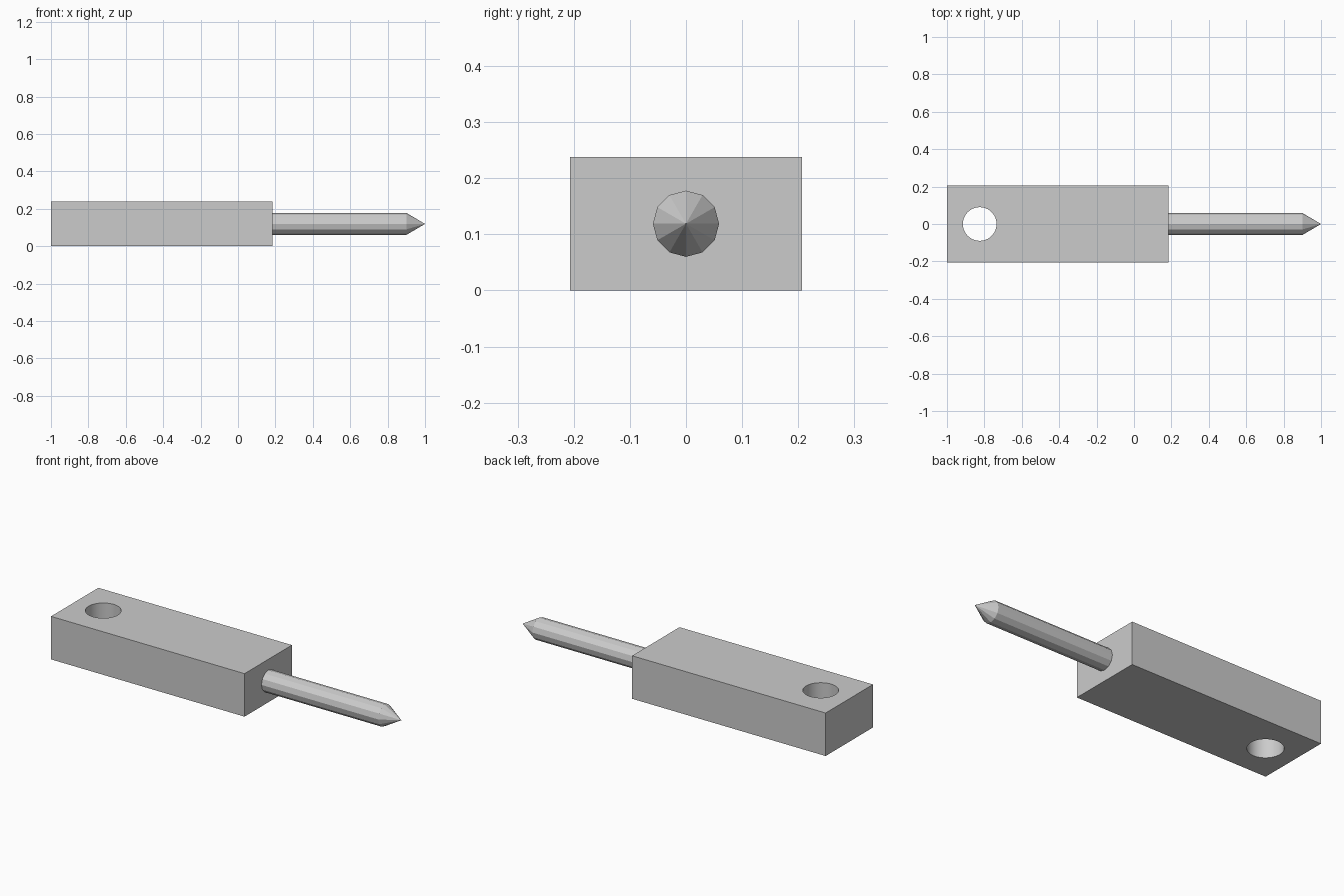
import bpy
import math

cube = bpy.data.objects.get("Cube")
if cube:
    bpy.data.objects.remove(cube, do_unlink=True)

LENGTH, WIDTH, HEIGHT = 1.185, 0.414, 0.238
MID_Z = HEIGHT / 2
FACE_X = -1 + LENGTH          # end of the block that carries the pin
SHOULDER_X = 0.9              # where the pin starts to taper

grey = bpy.data.materials.new("plain grey")
grey.use_nodes = True
colour = (0.6, 0.6, 0.6, 1)
grey.diffuse_color = colour
grey.node_tree.nodes["Principled BSDF"].inputs["Base Color"].default_value = colour


def finish(name):
    obj = bpy.context.object
    obj.name = obj.data.name = name
    obj.data.materials.append(grey)
    return obj


def pin_part(name, x0, x1, r0, r1, cap):
    """Twelve-sided round part lying along x."""
    bpy.ops.mesh.primitive_cone_add(
        vertices=12, radius1=r0, radius2=r1, depth=x1 - x0, end_fill_type=cap,
        location=((x0 + x1) / 2, 0, MID_Z), rotation=(0, math.pi / 2, 0))
    return finish(name)


# Rectangular block
bpy.ops.mesh.primitive_cube_add(size=1, location=(-1 + LENGTH / 2, 0, MID_Z))
block = finish("block")
block.scale = (LENGTH, WIDTH, HEIGHT)
bpy.ops.object.transform_apply(location=False, rotation=False, scale=True)

# Round hole through the block
bpy.ops.mesh.primitive_cylinder_add(
    vertices=48, radius=0.09, depth=HEIGHT * 2, location=(-0.825, 0, MID_Z))
cutter = finish("hole_cutter")
cutter.hide_render = True
hole = block.modifiers.new("hole", "BOOLEAN")
hole.operation = "DIFFERENCE"
hole.solver = "EXACT"
hole.object = cutter
bpy.context.view_layer.objects.active = block
bpy.ops.object.modifier_apply(modifier=hole.name)
bpy.data.objects.remove(cutter, do_unlink=True)
block.select_set(True)
bpy.ops.object.shade_smooth_by_angle(angle=math.radians(20))

# Pin with a pointed end
pin_part("pin_shaft", FACE_X, SHOULDER_X, 0.059, 0.059, "NOTHING")
pin_part("pin_tip", SHOULDER_X, 1, 0.059, 0, "NOTHING")
